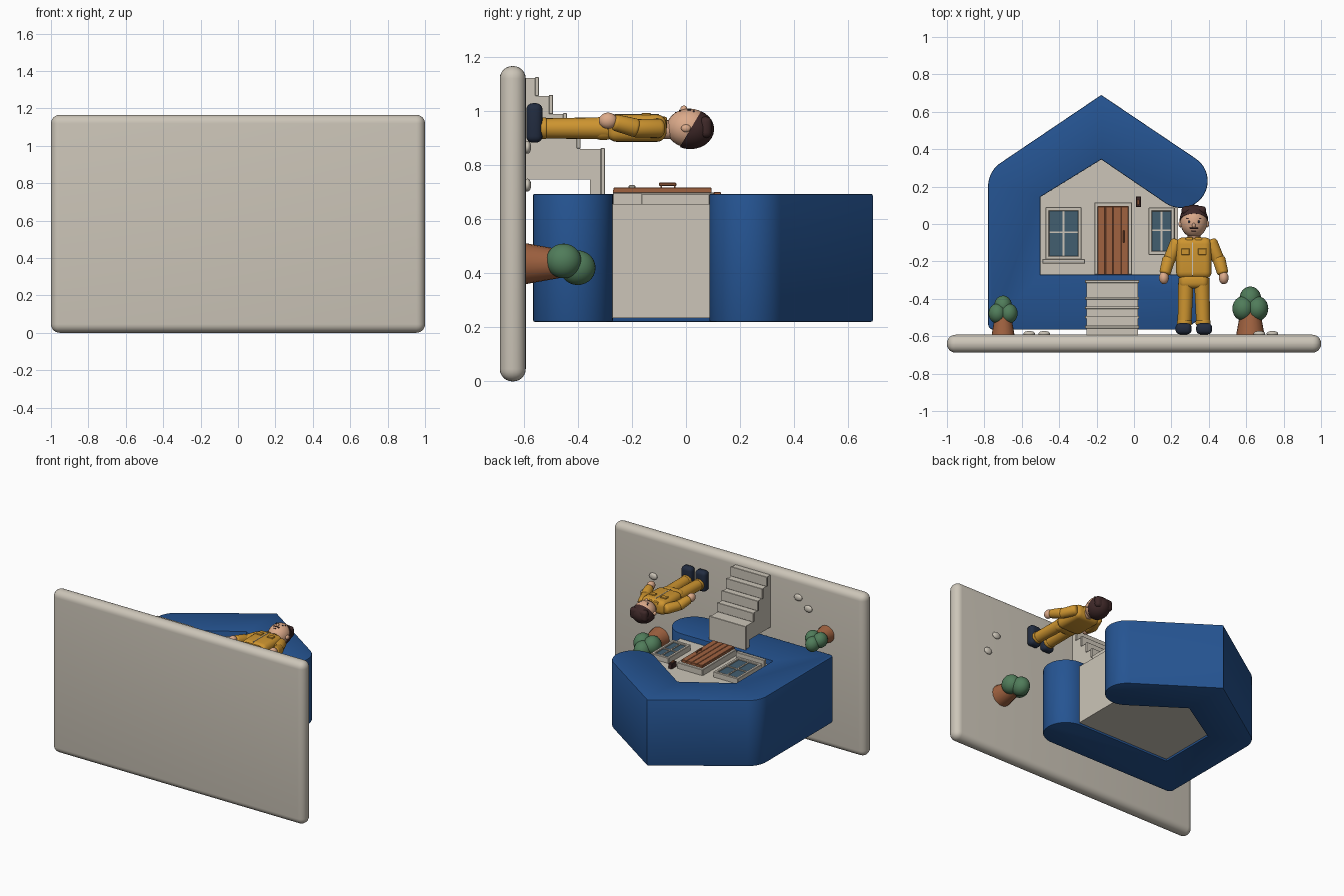
import bpy, bmesh, math
from mathutils import Vector, Matrix

if "Cube" in bpy.data.objects:
    bpy.data.objects.remove(bpy.data.objects["Cube"])


def mat(name, r, g, b):
    lin = lambda c: ((c / 255 + 0.055) / 1.055) ** 2.4
    m = bpy.data.materials.new(name)
    m.diffuse_color = (lin(r), lin(g), lin(b), 1)
    m.use_nodes = True
    m.node_tree.nodes["Principled BSDF"].inputs["Base Color"].default_value = m.diffuse_color
    return m


CREAM = mat("cream", 204, 197, 184)
BLUE = mat("blue", 37, 84, 146)
GOLD = mat("mustard", 206, 149, 48)
SKIN = mat("skin", 220, 170, 138)
BROWN = mat("brown", 160, 98, 64)
HAIR = mat("dark_brown", 62, 40, 40)
GREEN = mat("green", 80, 124, 90)
GLASS = mat("glass_blue", 66, 94, 112)
NAVY = mat("navy", 34, 44, 64)


def finish(name, bm, m, angle=35):
    bmesh.ops.recalc_face_normals(bm, faces=bm.faces)
    me = bpy.data.meshes.new(name)
    bm.to_mesh(me)
    bm.free()
    me.materials.append(m)
    me.shade_smooth()
    me.set_sharp_from_angle(angle=math.radians(angle))
    ob = bpy.data.objects.new(name, me)
    bpy.context.collection.objects.link(ob)
    return ob


def box(name, x, y, z, m, bevel=0.003, seg=1):
    """Box from (min, max) ranges with bevelled edges."""
    bm = bmesh.new()
    bmesh.ops.create_cube(bm, size=1)
    for v in bm.verts:
        v.co = Vector([(r[0] + r[1]) / 2 + c * (r[1] - r[0]) for c, r in zip(v.co, (x, y, z))])
    if bevel:
        bmesh.ops.bevel(bm, geom=bm.edges[:], offset=bevel, segments=seg, profile=0.5, affect='EDGES')
    return finish(name, bm, m)


def ball(name, c, r, m, cut=None):
    """Ellipsoid, optionally trimmed by a plane (point, normal kept side)."""
    bm = bmesh.new()
    bmesh.ops.create_uvsphere(bm, u_segments=24, v_segments=14, radius=1)
    bmesh.ops.transform(bm, matrix=Matrix.Translation(c) @ Matrix.Diagonal((*r, 1)), verts=bm.verts)
    if cut:
        bmesh.ops.bisect_plane(bm, geom=bm.verts[:] + bm.edges[:] + bm.faces[:],
                               plane_co=cut[0], plane_no=cut[1], clear_inner=True)
        bmesh.ops.holes_fill(bm, edges=[e for e in bm.edges if e.is_boundary])
    return finish(name, bm, m)


def limb(name, a, b, ra, rb, m, bevel=0.0):
    """Tapered cylinder from a to b with softened ends."""
    a, b = Vector(a), Vector(b)
    bm = bmesh.new()
    bmesh.ops.create_cone(bm, cap_ends=True, segments=20, radius1=ra, radius2=rb, depth=(b - a).length)
    if bevel:
        rim = [e for e in bm.edges if any(len(f.verts) > 4 for f in e.link_faces)]
        bmesh.ops.bevel(bm, geom=rim, offset=bevel, segments=4, profile=0.5, affect='EDGES')
    rot = (b - a).to_track_quat('Z', 'Y').to_matrix().to_4x4()
    bmesh.ops.transform(bm, matrix=Matrix.Translation((a + b) / 2) @ rot, verts=bm.verts)
    return finish(name, bm, m)


def extrude(name, pts, lo, hi, m, axis='Z', bevel=0.0):
    """Extrude an outline along z (points x,y) or along x (points y,z)."""
    bm = bmesh.new()
    put = (lambda p: (p[0], p[1], lo)) if axis == 'Z' else (lambda p: (lo, p[0], p[1]))
    f = bm.faces.new([bm.verts.new(put(p)) for p in pts])
    r = bmesh.ops.extrude_face_region(bm, geom=[f])
    d = Vector((0, 0, hi - lo)) if axis == 'Z' else Vector((hi - lo, 0, 0))
    bmesh.ops.translate(bm, vec=d, verts=[g for g in r['geom'] if isinstance(g, bmesh.types.BMVert)])
    if bevel:
        caps = [e for e in bm.edges if any(len(g.verts) > 4 for g in e.link_faces)]
        bmesh.ops.bevel(bm, geom=caps, offset=bevel, segments=2, profile=0.5, affect='EDGES')
    return finish(name, bm, m)


def arc(cx, cy, r, a0, a1, n=14):
    return [(cx + r * math.cos(math.radians(a0 + (a1 - a0) * i / n)),
             cy + r * math.sin(math.radians(a0 + (a1 - a0) * i / n))) for i in range(n + 1)]


# Base slab
box("base_slab", (-1, 1), (-0.688, -0.592), (0, 1.165), CREAM, 0.046, 6)

# Thick open house outline
outline = (arc(-0.75, -0.535, 0.03, 270, 180, 5) + arc(-0.63, 0.202, 0.15, 180, 124)
           + [(-0.175, 0.69)] + arc(0.25, 0.23, 0.144, 56, -124, 24)
           + [(-0.175, 0.345), (-0.5, 0.145), (-0.5, -0.27)]
           + arc(0.225, -0.4175, 0.1475, 90, -90, 24))
extrude("house_shell", outline, 0.22, 0.693, BLUE, bevel=0.006)

# Facade wall filling the opening
extrude("house_wall", [(-0.52, -0.29), (0.235, -0.29), (0.235, 0.1), (0.17, 0.14), (-0.175, 0.37), (-0.52, 0.16)],
        0.235, 0.655, CREAM)


# Windows: backing, glass, frame bars, muntins, sill
def window(x0, x1, y0, y1):
    t = 0.02
    box("window_glass", (x0 + t / 2, x1 - t / 2), (y0 + t / 2, y1 - t / 2), (0.65, 0.684), GLASS, 0)
    for a, b in ((x0, x0 + t), (x1 - t, x1)):
        box("window_side", (a, b), (y0, y1), (0.65, 0.694), CREAM)
    for a, b in ((y0, y0 + t), (y1 - t, y1)):
        box("window_rail", (x0, x1), (a, b), (0.65, 0.694), CREAM)
    cx, cy = (x0 + x1) / 2, y0 + (y1 - y0) * 0.52
    box("window_mullion", (cx - 0.005, cx + 0.005), (y0, y1), (0.66, 0.69), CREAM, 0)
    box("window_crossbar", (x0, x1), (cy - 0.005, cy + 0.005), (0.66, 0.69), CREAM, 0)


window(-0.473, -0.28, -0.19, 0.09)
box("window_sill", (-0.49, -0.262), (-0.212, -0.187), (0.65, 0.725), CREAM)
window(0.077, 0.218, -0.165, 0.088)

# Door with planks, casing and handle
box("door_casing", (-0.212, -0.01), (-0.27, 0.115), (0.65, 0.698), CREAM)
box("door_back", (-0.195, -0.029), (-0.27, 0.095), (0.69, 0.708), BROWN, 0)
for i in range(4):
    x = -0.195 + i * 0.0415
    box("door_plank", (x + 0.001, x + 0.0405), (-0.268, 0.094), (0.70, 0.716), BROWN, 0.002)
box("door_handle", (-0.06, -0.05), (-0.1, -0.035), (0.722, 0.734), BROWN)
for y in (-0.095, -0.045):
    box("handle_post", (-0.058, -0.052), (y, y + 0.006), (0.71, 0.726), BROWN, 0)

# Wall lamp
box("lamp_body", (0.01, 0.037), (0.09, 0.148), (0.65, 0.692), HAIR)
box("lamp_bulb", (0.017, 0.03), (0.102, 0.13), (0.68, 0.70), BROWN)

# Entrance stairs
stair = [(-0.6, 0.745), (-0.355, 0.745), (-0.355, 0.688), (-0.303, 0.688), (-0.303, 0.858), (-0.392, 0.858),
         (-0.392, 0.92), (-0.443, 0.92), (-0.443, 0.987), (-0.494, 0.987), (-0.494, 1.055),
         (-0.546, 1.055), (-0.546, 1.12), (-0.6, 1.12)]
extrude("stair_body", stair, -0.255, 0.022, CREAM, axis='X')
for y, z0, z1 in ((-0.303, 0.69, 0.858), (-0.392, 0.86, 0.92), (-0.443, 0.92, 0.987),
                  (-0.494, 0.987, 1.055), (-0.546, 1.055, 1.12)):
    box("stair_tread", (-0.262, 0.028), (y - 0.012, y + 0.003), (z0, z1 + 0.004), CREAM, 0.002)


# Potted trees
def tree(x, z, s):
    limb("tree_trunk", (x, -0.6, z), (x, -0.59 + 0.13 * s, z), 0.077 * s, 0.052 * s, BROWN)
    for dx, y, dz in ((0, 0.19, -0.015), (-0.038, 0.138, 0.01), (0.038, 0.138, 0.01)):
        ball("tree_leaves", (x + dx * s, -0.59 + y * s, z + dz * s), (0.058 * s, 0.066 * s, 0.064 * s), GREEN)


tree(0.622, 0.435, 1.0)
tree(-0.7, 0.815, 0.81)

# Stones on the ground
for x, z in ((-0.56, 0.96), (-0.48, 1.02), (0.67, 0.865), (0.74, 0.725)):
    ball("stone", (x, -0.586, z), (0.031, 0.014, 0.024), CREAM)

# Figure: torso, head, hair and face
X = 0.32
box("jacket", (X - 0.095, X + 0.095), (-0.292, -0.072), (0.885, 0.986), GOLD, 0.036, 5)
box("jacket_hem", (X - 0.078, X + 0.078), (-0.345, -0.265), (0.892, 0.978), GOLD, 0.03, 4)
limb("neck", (X, -0.09, 0.93), (X, -0.03, 0.93), 0.035, 0.035, SKIN)
ball("head", (X, 0.012, 0.936), (0.072, 0.085, 0.072), SKIN)
ball("hair", (X, 0.016, 0.932), (0.077, 0.088, 0.074), HAIR, ((X, 0.042, 0.975), (0, 0.86, -0.51)))
box("hair_fringe", (X - 0.066, X + 0.066), (0.05, 0.095), (0.9, 0.978), HAIR, 0.02, 3)
ball("nose", (X, -0.008, 1.006), (0.01, 0.013, 0.013), SKIN)
box("moustache", (X - 0.024, X + 0.024), (-0.026, -0.019), (0.985, 1.004), HAIR)
box("mouth", (X - 0.012, X + 0.012), (-0.04, -0.035), (0.98, 0.996), HAIR, 0.001)
box("zip", (X - 0.009, X - 0.004), (-0.275, -0.1), (0.98, 0.988), CREAM, 0)

# Mirrored figure parts
for s in (-1, 1):
    ball("eye", (X + s * 0.026, 0.012, 1.001), (0.006, 0.007, 0.005), NAVY)
    box("eyebrow", sorted((X + s * 0.016, X + s * 0.038)), (0.026, 0.031), (0.985, 1.001), HAIR, 0)
    ball("ear", (X + s * 0.071, 0.0, 0.935), (0.011, 0.018, 0.014), SKIN)
    box("collar", sorted((X + s * 0.004, X + s * 0.045)), (-0.095, -0.07), (0.93, 0.978), GOLD, 0.008, 2)
    box("jacket_pocket", sorted((X + s * 0.022, X + s * 0.068)), (-0.165, -0.13), (0.97, 0.992), GOLD)
    limb("upper_arm", (X + s * 0.085, -0.085, 0.935), (X + s * 0.137, -0.205, 0.935), 0.036, 0.033, GOLD, 0.02)
    limb("forearm", (X + s * 0.132, -0.18, 0.935), (X + s * 0.156, -0.268, 0.958), 0.035, 0.03, GOLD, 0.012)
    ball("hand", (X + s * 0.16, -0.288, 0.963), (0.026, 0.034, 0.03), SKIN)
    limb("leg", (X + s * 0.042, -0.29, 0.935), (X + s * 0.05, -0.54, 0.935), 0.041, 0.037, GOLD)
    limb("trouser_cuff", (X + s * 0.05, -0.515, 0.935), (X + s * 0.05, -0.54, 0.935), 0.04, 0.04, GOLD, 0.005)
    box("boot", sorted((X + s * 0.012, X + s * 0.098)), (-0.59, -0.53), (0.882, 1.028), NAVY, 0.024, 4)
